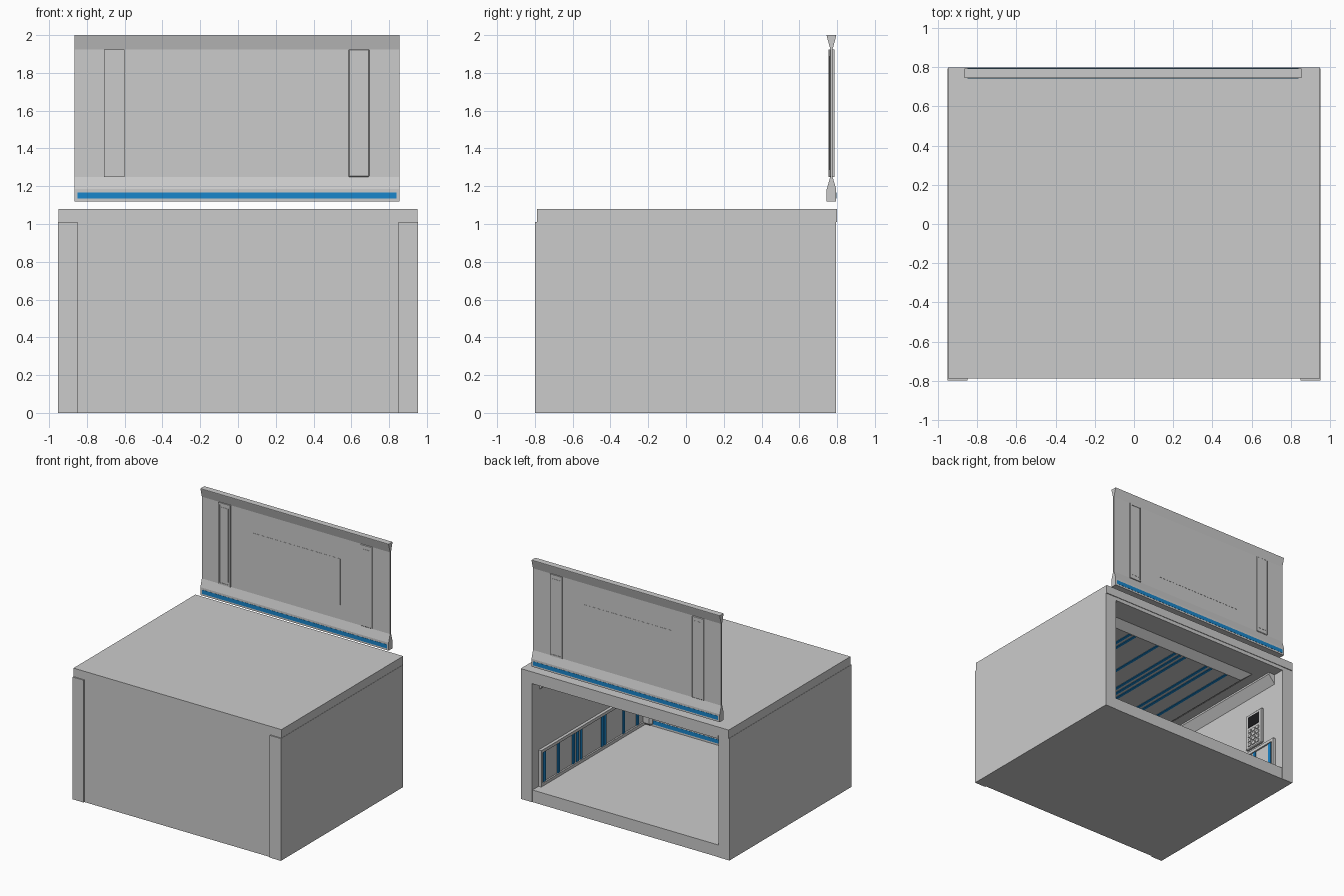
import bpy, bmesh

if "Cube" in bpy.data.objects:
    bpy.data.objects.remove(bpy.data.objects["Cube"])


def material(name, color):
    m = bpy.data.materials.new(name)
    m.diffuse_color = color
    m.use_nodes = True
    m.node_tree.nodes["Principled BSDF"].inputs["Base Color"].default_value = m.diffuse_color
    return m


BLUE = material("blue_light", (0.01, 0.24, 0.6, 1))
DARK = material("dark_screen", (0.01, 0.01, 0.012, 1))


def finish(name, bm, mat=None):
    bmesh.ops.recalc_face_normals(bm, faces=bm.faces)
    me = bpy.data.meshes.new(name)
    bm.to_mesh(me)
    bm.free()
    ob = bpy.data.objects.new(name, me)
    bpy.context.collection.objects.link(ob)
    if mat:
        me.materials.append(mat)
    return ob


def box(name, x, y, z, mat=None, bevel=0):
    """Box from (min, max) pairs on each axis."""
    bm = bmesh.new()
    bmesh.ops.create_cube(bm, size=1)
    for v in bm.verts:
        for i, r in enumerate((x, y, z)):
            v.co[i] = r[0] if v.co[i] < 0 else r[1]
    if bevel:
        bmesh.ops.bevel(bm, geom=bm.edges[:], offset=bevel, segments=1, affect='EDGES')
    return finish(name, bm, mat)


def extrude(name, pts, axis, a, b):
    """Extrude a profile along x (pts are y,z) or along y (pts are x,z)."""
    bm = bmesh.new()
    vs = [bm.verts.new((a, p, q) if axis == 'x' else (p, a, q)) for p, q in pts]
    face = bm.faces.new(vs)
    ext = bmesh.ops.extrude_face_region(bm, geom=[face])
    for v in ext['geom']:
        if isinstance(v, bmesh.types.BMVert):
            v.co['xy'.index(axis)] = b
    return finish(name, bm)


def frame(name, x, y, z, w):
    """Rectangular rim in the xz plane."""
    for i, (xx, zz) in enumerate([((x[0], x[0] + w), z), ((x[1] - w, x[1]), z),
                                  ((x[0] + w, x[1] - w), (z[0], z[0] + w)),
                                  ((x[0] + w, x[1] - w), (z[1] - w, z[1]))]):
        box(f"{name}_{i}", xx, y, zz)


def wall_panel(name, y, z):
    """Flared end-wall panel with pilasters and a blue strip on both faces."""
    half = [(.025, 0), (.025, .065), (.006, .13), (.006, .805), (.025, .875), (.025, .88)]
    pts = [(y - h, z + q) for h, q in half] + [(y + h, z + q) for h, q in reversed(half)]
    extrude(name, pts, 'x', -.865, .855)
    box(name + "_light", (-.85, .84), (y - .0265, y + .0265), (z + .015, z + .047), BLUE)
    box(name + "_plate", (-.41, .40), (y - .0075, y + .0075), (z + .25, z + .63))
    # pilasters: rimmed on one face, plain bevelled block on the other
    for i, (x0, side) in enumerate(((-.71, -1), (.585, 1))):
        x1 = x0 + .11
        zz = (z + .13, z + .805)
        box(f"{name}_pilaster_{i}", (x0, x1), (y - .011, y + .011), zz, bevel=.004)
        ys = sorted((y + side * .005, y + side * .015))
        frame(f"{name}_pilaster_rim_{i}", (x0, x1), ys, zz, .014)
        box(f"{name}_pilaster_core_{i}", (x0 + .02, x1 - .02), (y - .013, y + .013),
            (zz[0] + .035, zz[1] - .035))


# room shell
box("floor", (-.95, .95), (-.79, .79), (0, .1))
box("roof", (-.95, .95), (-.79, .8), (1.01, 1.08))
box("ceiling", (-.85, .85), (-.79, .795), (.98, 1.01))
box("front_wall", (-.85, .85), (-.79, -.71), (.1, .98))
for s, side in ((-1, "left"), (1, "right")):
    box(side + "_wall", sorted((s * .85, s * .952)), (-.8, .793), (0, 1.01))

# end panels: one in place at the front, one lifted above the open back
wall_panel("front_panel", -.68, .1)
wall_panel("raised_panel", .77, 1.12)

# hanging ceiling panel with tapered sides
bm = bmesh.new()
bmesh.ops.create_cube(bm, size=1)
for v in bm.verts:
    low = v.co.z < 0
    v.co.x *= 1.29 if low else 1.43
    v.co.y *= 1.06 if low else 1.2
    v.co.z = .93 if low else .985
finish("ceiling_panel", bm)
for i, x in enumerate((.48, .43, .2, .02, -.03, -.08, -.3, -.35, -.5)):
    box(f"ceiling_light_{i}", (x - .012, x + .012), (-.525, .525), (.926, .935), BLUE)

# side wall trim: wainscot with light bars, cove and corner posts
BARS = (.655, .47, .275, .225, .175, -.1, -.135, -.38, -.56)
for s, side in ((-1, "left"), (1, "right")):
    box(side + "_wainscot", sorted((s * .838, s * .86)), (-.65, .7), (.1, .39))
    for j, z in enumerate((.1, .375)):
        box(f"{side}_rail_{j}", sorted((s * .825, s * .86)), (-.65, .7), (z, z + .025))
    box(side + "_end_cap", sorted((s * .825, s * .86)), (.69, .71), (.1, .4))
    for j, y in enumerate(BARS):
        box(f"{side}_light_{j}", sorted((s * .832, s * .845)), (y - .014, y + .014),
            (.125, .375), BLUE)
    extrude(side + "_cove", [(s * .855, .89), (s * .855, .985), (s * .79, .985), (s * .79, .965)],
            'y', -.66, .7)
    box(side + "_corner_post", sorted((s * .76, s * .855)), (-.72, -.63), (.1, .98), bevel=.02)

# keypad on the left wall
box("keypad", (-.855, -.83), (.37, .565), (.43, .74), bevel=.006)
box("keypad_screen", (-.835, -.827), (.4, .535), (.62, .715), DARK)
for r in range(4):
    for c in range(3):
        y, z = .405 + c * .047, .45 + r * .04
        box(f"keypad_button_{r}_{c}", (-.835, -.823), (y, y + .032), (z, z + .026))
